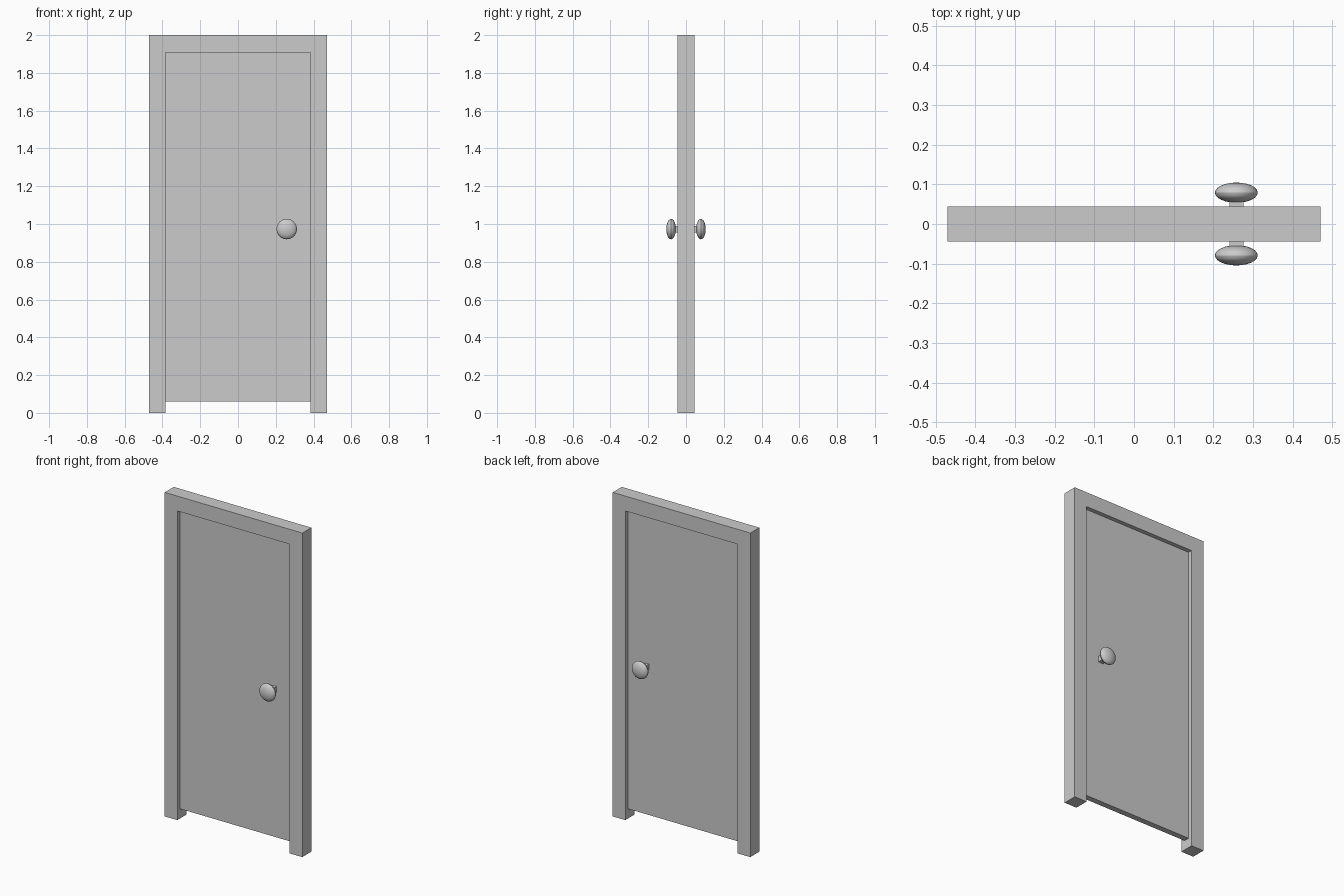
import bpy, bmesh
from math import radians

if "Cube" in bpy.data.objects:
    bpy.data.objects.remove(bpy.data.objects["Cube"])

HALF_W, HEIGHT, HALF_D = 0.47, 2.0, 0.044      # outer frame
OPEN_W, OPEN_TOP = 0.384, 1.908                # opening inside the frame
LEAF_BOTTOM, LEAF_HALF_D = 0.06, 0.018         # door leaf
KNOB_X, KNOB_Z, KNOB_Y = 0.258, 0.973, 0.079   # knob centre


def extrude_profile(name, points, half_depth):
    """Extrude an x/z outline symmetrically along y."""
    bm = bmesh.new()
    face = bm.faces.new([bm.verts.new((x, -half_depth, z)) for x, z in points])
    ext = bmesh.ops.extrude_face_region(bm, geom=[face])
    verts = [g for g in ext["geom"] if isinstance(g, bmesh.types.BMVert)]
    bmesh.ops.translate(bm, verts=verts, vec=(0, 2 * half_depth, 0))
    bmesh.ops.recalc_face_normals(bm, faces=bm.faces)
    mesh = bpy.data.meshes.new(name)
    bm.to_mesh(mesh)
    bm.free()
    obj = bpy.data.objects.new(name, mesh)
    bpy.context.collection.objects.link(obj)
    return obj


# Frame: one U-shaped outline, open at the floor
right = [(OPEN_W, OPEN_TOP), (OPEN_W, 0), (HALF_W, 0), (HALF_W, HEIGHT)]
extrude_profile("door_frame", right + [(-x, z) for x, z in reversed(right)], HALF_D)

# Door leaf, recessed on both faces
extrude_profile("door_leaf", [(-OPEN_W, LEAF_BOTTOM), (OPEN_W, LEAF_BOTTOM),
                              (OPEN_W, OPEN_TOP), (-OPEN_W, OPEN_TOP)], LEAF_HALF_D)

# Square stem and flattened round knob on each side
for side, sy in (("front", -1), ("back", 1)):
    inner, outer = LEAF_HALF_D - 0.004, KNOB_Y - 0.015
    bpy.ops.mesh.primitive_cube_add(size=1, location=(KNOB_X, sy * (inner + outer) / 2, KNOB_Z))
    stem = bpy.context.object
    stem.name = side + "_knob_stem"
    stem.scale = (0.035, outer - inner, 0.035)

    bpy.ops.mesh.primitive_uv_sphere_add(segments=32, ring_count=12, radius=1,
                                         location=(KNOB_X, sy * KNOB_Y, KNOB_Z),
                                         rotation=(radians(90), 0, 0))
    knob = bpy.context.object
    knob.name = side + "_knob"
    knob.scale = (0.054, 0.054, 0.0255)
    bpy.ops.object.transform_apply(location=False, rotation=True, scale=True)
    bpy.ops.object.shade_smooth_by_angle(angle=radians(30))
